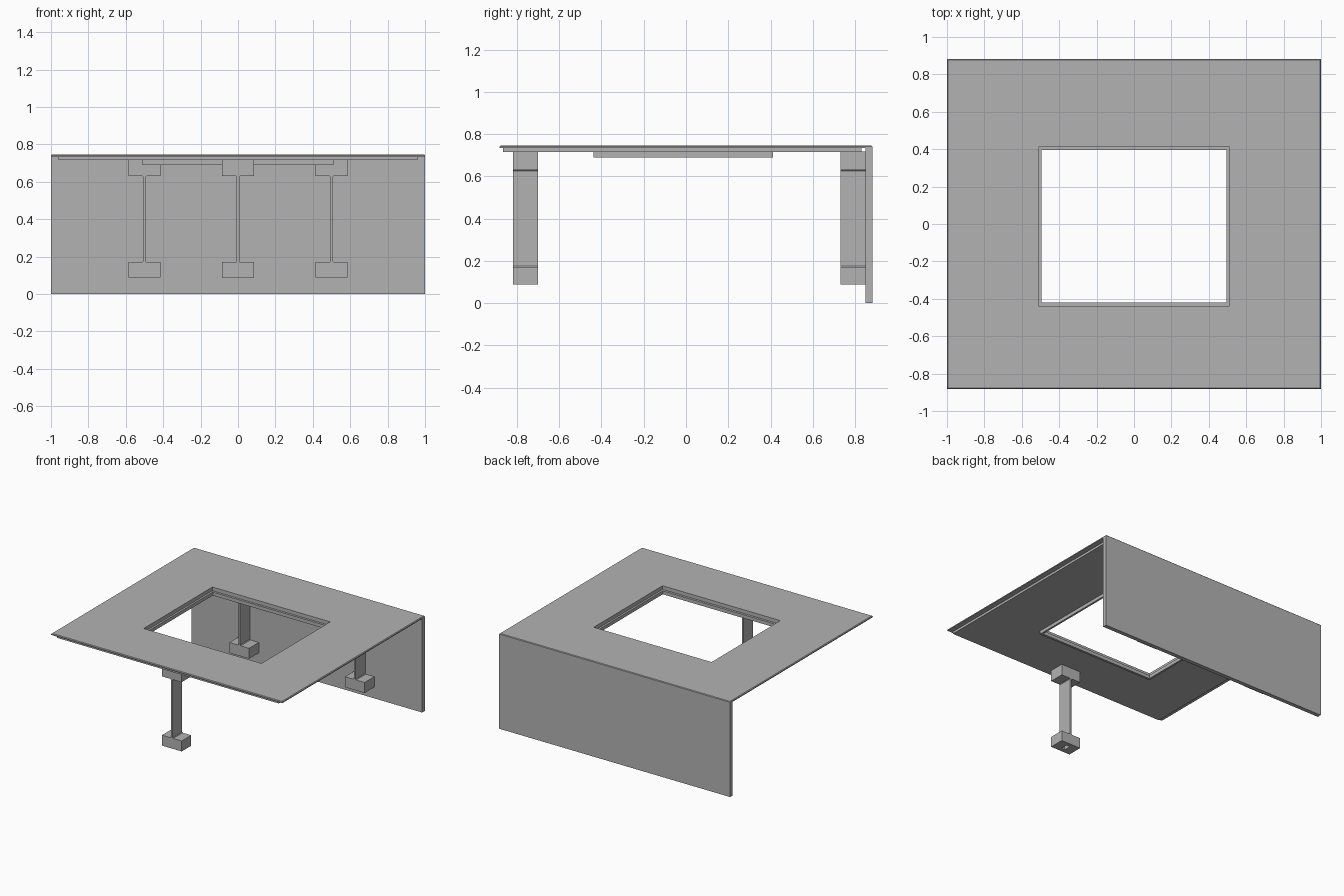
import bpy, bmesh

if "Cube" in bpy.data.objects:
    bpy.data.objects.remove(bpy.data.objects["Cube"], do_unlink=True)

grey = bpy.data.materials.new("plain_grey")
grey.use_nodes = True
colour = (0.45, 0.45, 0.45, 1)
grey.diffuse_color = colour
grey.node_tree.nodes["Principled BSDF"].inputs["Base Color"].default_value = colour


def finish(name, bm):
    bmesh.ops.recalc_face_normals(bm, faces=bm.faces)
    mesh = bpy.data.meshes.new(name)
    bm.to_mesh(mesh)
    bm.free()
    mesh.materials.append(grey)
    obj = bpy.data.objects.new(name, mesh)
    bpy.context.collection.objects.link(obj)
    return obj


def extrude(bm, faces, vec):
    """Thicken a flat sheet into a solid."""
    geo = bmesh.ops.extrude_face_region(bm, geom=faces, use_keep_orig=True)["geom"]
    verts = [g for g in geo if isinstance(g, bmesh.types.BMVert)]
    bmesh.ops.translate(bm, verts=verts, vec=vec)


def ring(name, outer, inner, z0, z1, chamfer=0):
    """Rectangular slab with a rectangular opening; rects are x0, x1, y0, y1."""
    bm = bmesh.new()
    loops = [[bm.verts.new((r[i], r[j], z0)) for i, j in ((0, 2), (1, 2), (1, 3), (0, 3))]
             for r in (outer, inner)]
    a, b = loops
    faces = [bm.faces.new((a[i], a[(i + 1) % 4], b[(i + 1) % 4], b[i])) for i in range(4)]
    extrude(bm, faces, (0, 0, z1 - z0))
    if chamfer:
        rim = [e for e in bm.edges
               if all(v.co.z > z1 - 1e-4 for v in e.verts)
               and all(abs(v.co.x - outer[0]) < 1e-4 or abs(v.co.x - outer[1]) < 1e-4 for v in e.verts)]
        bmesh.ops.bevel(bm, geom=rim, offset=chamfer, segments=1, affect='EDGES')
    return finish(name, bm)


def box(name, x0, x1, y0, y1, z0, z1):
    bm = bmesh.new()
    bmesh.ops.create_cube(bm, size=1)
    for v in bm.verts:
        v.co = (x1 if v.co.x > 0 else x0, y1 if v.co.y > 0 else y0, z1 if v.co.z > 0 else z0)
    return finish(name, bm)


def leg(name, x, y0, y1):
    """I-shaped profile with a square recess under the foot."""
    half = [(0.085, 0.088), (0.085, 0.17), (0.012, 0.17), (0.007, 0.175),
            (0.007, 0.625), (0.012, 0.63), (0.085, 0.63), (0.085, 0.717)]
    points = half + [(-px, pz) for px, pz in reversed(half)]
    bm = bmesh.new()
    face = bm.faces.new([bm.verts.new((x + px, y0, pz)) for px, pz in points])
    extrude(bm, [face], (0, y1 - y0, 0))
    # recess in the underside
    bmesh.ops.recalc_face_normals(bm, faces=bm.faces)
    sole = min(bm.faces, key=lambda f: f.calc_center_median().z)
    bmesh.ops.inset_region(bm, faces=[sole], thickness=0.043)
    centre = sole.calc_center_median()
    for v in sole.verts:
        v.co.x = centre.x + (0.015 if v.co.x > centre.x else -0.015)
        v.co.z += 0.04
    # straight walls: keep the opening at the sole level
    bmesh.ops.inset_region(bm, faces=[sole], thickness=0.0005)
    for v in {v for f in bm.faces for v in f.verts if abs(v.co.z - 0.128) < 1e-4} - set(sole.verts):
        v.co.z = 0.088
    return finish(name, bm)


# Table top, under layer and the frame lining the opening
opening = (-0.51, 0.51, -0.438, 0.412)
ring("top_panel", (-1, 1, -0.882, 0.882), opening, 0.734, 0.746, 0.005)
ring("under_layer", (-0.96, 0.96, -0.867, 0.83), opening, 0.716, 0.734)
ring("opening_frame", opening, (-0.495, 0.495, -0.42, 0.395), 0.69, 0.717)

# Rear apron
box("back_panel", -1, 1, 0.85, 0.882, 0, 0.734)

# One leg at the front, two at the back
leg("front_leg", 0, -0.818, -0.70)
for side, x in (("left", 0.5), ("right", -0.5)):
    leg("back_leg_" + side, x, 0.73, 0.85)
